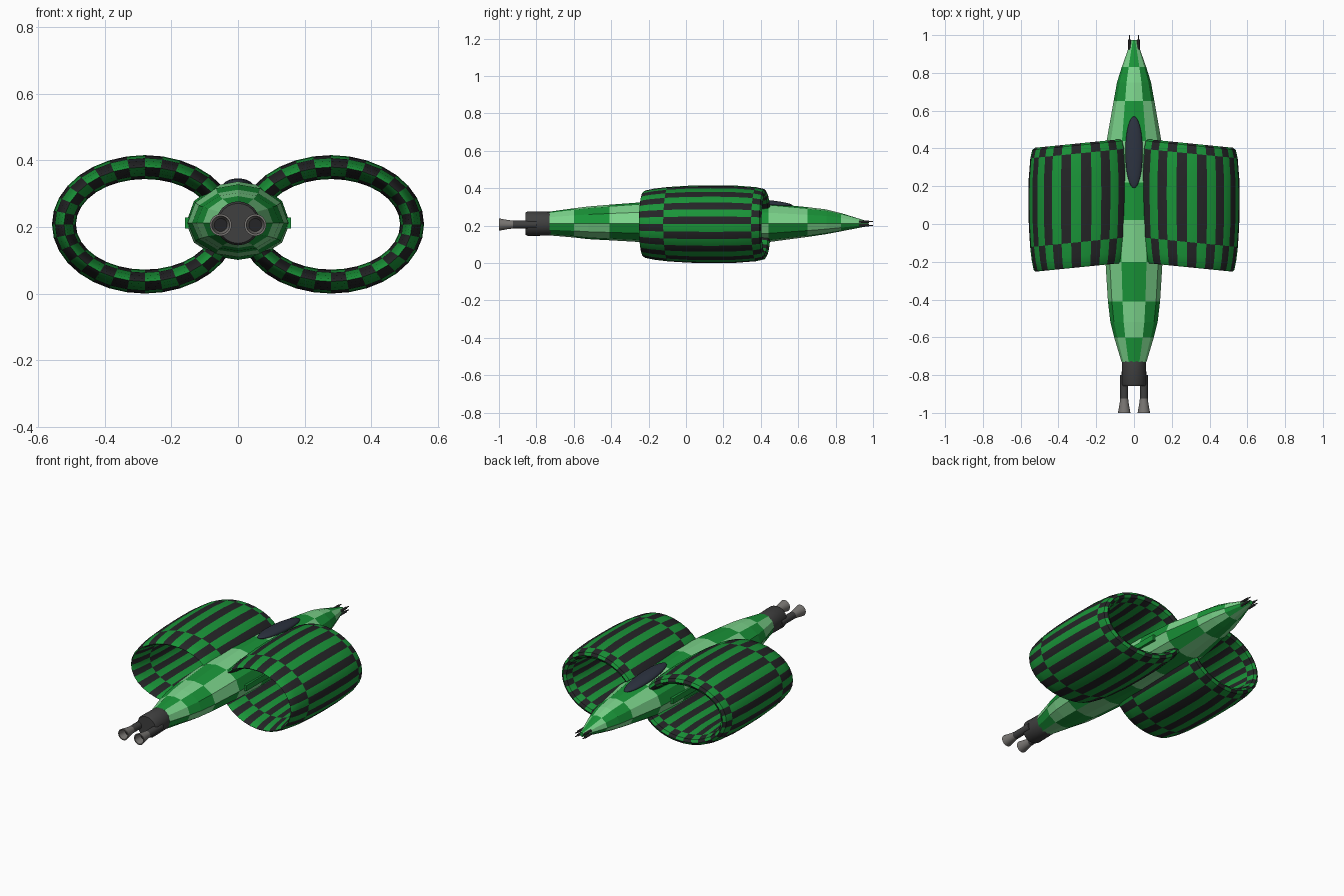
import bpy, bmesh
from math import sin, cos, pi, radians

if "Cube" in bpy.data.objects:
    bpy.data.objects.remove(bpy.data.objects["Cube"])


def material(name, r, g, b):
    m = bpy.data.materials.new(name)
    m.diffuse_color = (r, g, b, 1)
    m.use_nodes = True
    m.node_tree.nodes["Principled BSDF"].inputs["Base Color"].default_value = m.diffuse_color
    return m


GREEN = material("green", 0.01, 0.30, 0.04)
LIGHT = material("light_green", 0.20, 0.66, 0.26)
BLACK = material("black", 0.018, 0.018, 0.02)
GLASS = material("glass", 0.025, 0.032, 0.05)
DARK = material("dark_metal", 0.05, 0.05, 0.05)
METAL = material("metal", 0.19, 0.18, 0.17)


def loft(name, rings, mats, pick=lambda i, j: 0, closed=False, caps=True, smooth=True):
    """Skin a list of equal-length point loops; pick gives the material per cell."""
    bm = bmesh.new()
    vs = [[bm.verts.new(p) for p in ring] for ring in rings]
    n, m = len(vs), len(vs[0])
    for i in range(n if closed else n - 1):
        a, b = vs[i], vs[(i + 1) % n]
        for j in range(m):
            k = (j + 1) % m
            bm.faces.new((a[j], a[k], b[k], b[j])).material_index = pick(i, j)
    if caps and not closed:
        bm.faces.new(vs[0])
        bm.faces.new(vs[-1])
    bmesh.ops.recalc_face_normals(bm, faces=bm.faces)
    me = bpy.data.meshes.new(name)
    bm.to_mesh(me)
    bm.free()
    for mt in mats:
        me.materials.append(mt)
    ob = bpy.data.objects.new(name, me)
    bpy.context.collection.objects.link(ob)
    if smooth:
        bpy.ops.object.select_all(action='DESELECT')
        ob.select_set(True)
        bpy.context.view_layer.objects.active = ob
        bpy.ops.object.shade_smooth_by_angle(angle=radians(35))
    return ob


def lathe(name, profile, x, z, mat, n=24, caps=True):
    """Turn (y, radius) points around an axis parallel to y."""
    rings = [[(x + r * cos(2 * pi * j / n), y, z + r * sin(2 * pi * j / n))
              for j in range(n)] for y, r in profile]
    return loft(name, rings, [mat], caps=caps)


def mirror(ob):
    ob.modifiers.new("mirror", 'MIRROR').use_mirror_merge = False


# Fuselage: y, half width, top, bottom, checker row
stations = [(0.975, 0.014, 0.222, 0.198, 0), (0.83, 0.065, 0.267, 0.170, 1),
            (0.75, 0.090, 0.287, 0.155, 1), (0.65, 0.108, 0.299, 0.140, 0),
            (0.44, 0.145, 0.320, 0.112, 1), (0.22, 0.155, 0.333, 0.103, 0),
            (0.02, 0.156, 0.337, 0.101, 1), (-0.20, 0.151, 0.328, 0.110, 0),
            (-0.41, 0.138, 0.312, 0.122, 1), (-0.52, 0.125, 0.303, 0.128, 1),
            (-0.60, 0.105, 0.293, 0.137, 0), (-0.73, 0.066, 0.275, 0.148, 0)]
angles = [radians(a) for a in (0, 32, 64, 90, 116, 148, 180, 212, 244, 270, 296, 328)]
ZC = 0.212
rings = [[(w * cos(a), y, ZC + sin(a) * ((t - ZC) if sin(a) > 0 else (ZC - b)))
          for a in angles] for y, w, t, b, _ in stations]
loft("fuselage", rings, [GREEN, LIGHT],
     lambda i, j: (stations[i][4] + j // 2 + 1) % 2, smooth=False)

# Ring wings: lens section swept round an ellipse, slightly swept back
outer = [(0.328, 0.0), (0.318, 0.016), (0.275, 0.026), (0.16, 0.035), (0.04, 0.036),
         (-0.08, 0.034), (-0.195, 0.027), (-0.27, 0.018), (-0.318, 0.008)]
bands = [0, 0, 1, 1, 1, 1, 2, 2, 2]
inner = [(-0.328, 0.0)] + [(y, -o) for y, o in outer[:0:-1]]
section = outer + inner
row = bands + [3 + (2 - b) for b in bands[::-1]]
N = 32
rings = []
for i in range(N):
    a = 2 * pi * i / N
    ring = []
    for y, o in section:
        x = 0.28 + (0.243 + o) * cos(a)
        ring.append((x, 0.1 + y - 0.1 * (x - 0.28), 0.208 + (0.172 + o) * sin(a)))
    rings.append(ring)
mirror(loft("ring_wing", rings, [GREEN, BLACK], lambda i, j: (i + row[j]) % 2, closed=True))

# Side strips where the wings meet the body
box = [(0.10, 0.195), (0.16, 0.195), (0.16, 0.228), (0.10, 0.228)]
mirror(loft("side_strip", [[(x, y, z) for x, z in box] for y in (-0.15, 0.35)],
            [GREEN], smooth=False))

# Canopy
bpy.ops.mesh.primitive_uv_sphere_add(segments=32, ring_count=16, location=(0, 0.38, 0.322))
canopy = bpy.context.object
canopy.name = "canopy"
canopy.scale = (0.046, 0.19, 0.02)
canopy.rotation_euler = (radians(-4), 0, 0)
canopy.data.materials.append(GLASS)
bpy.ops.object.shade_smooth()

# Engine block
lathe("engine_block", [(-0.72, 0.063), (-0.735, 0.064), (-0.845, 0.066), (-0.857, 0.060)],
      0, 0.211, DARK)

# Twin exhaust pipes and hollow nozzles
mirror(lathe("exhaust_pipe", [(-0.80, 0.021), (-0.935, 0.021)], 0.052, 0.206, DARK))
mirror(lathe("nozzle", [(-0.925, 0.021), (-0.95, 0.024), (-1.0, 0.033), (-1.0, 0.027),
                        (-0.95, 0.019)], 0.052, 0.206, METAL))
mirror(lathe("nozzle_core", [(-0.951, 0.019), (-0.955, 0.0195)], 0.052, 0.206, BLACK))

# Nose guns, two each side
for k, z in enumerate((0.202, 0.222)):
    mirror(lathe(f"nose_gun_{k}", [(0.925, 0.007), (0.978, 0.007), (0.978, 0.003), (1.0, 0.003)],
                 0.024, z, DARK, n=10))
